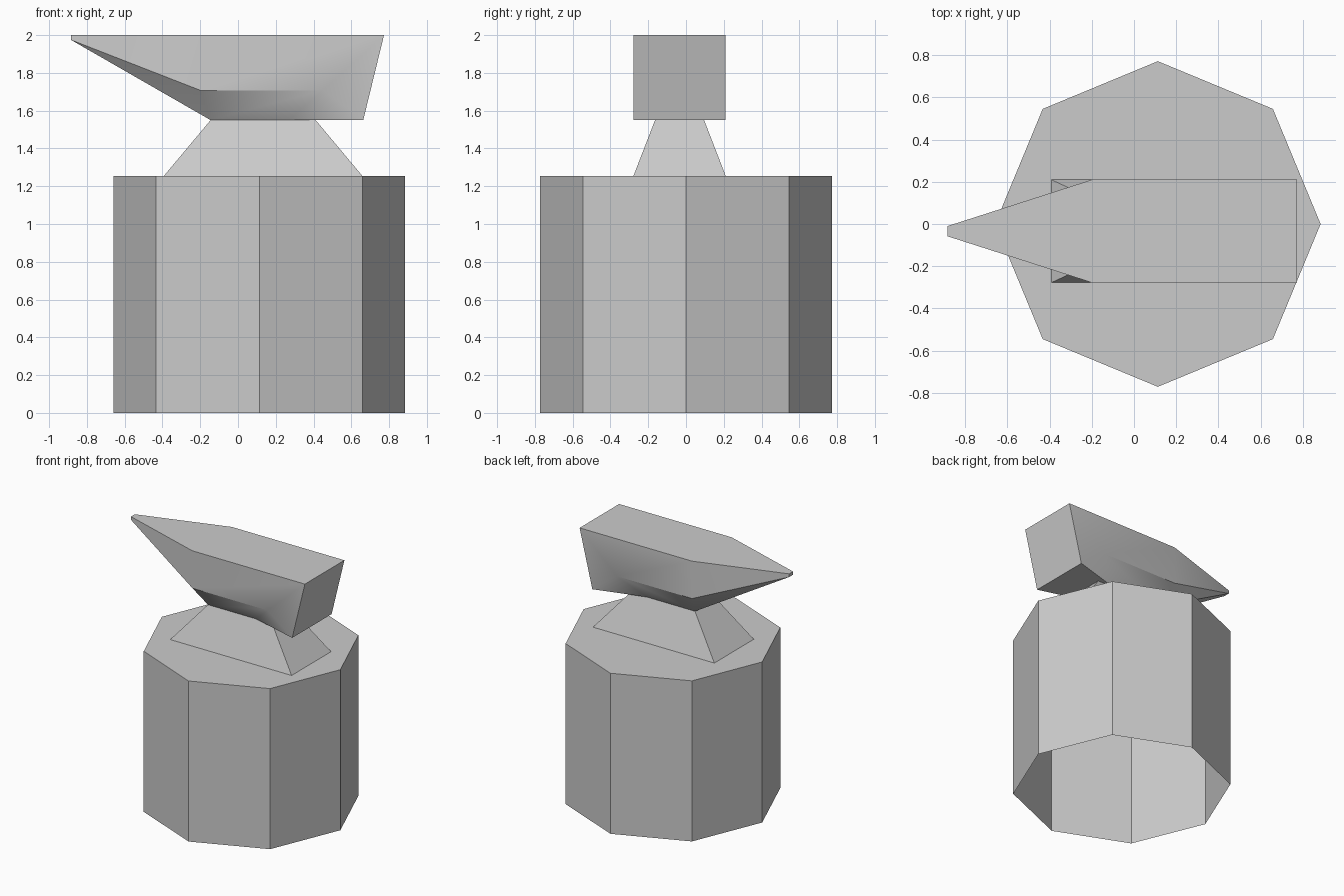
import bpy, bmesh, math
from mathutils import Matrix

if "Cube" in bpy.data.objects:
    bpy.data.objects.remove(bpy.data.objects["Cube"])

MID_Y = -0.034      # centre plane of the neck and head

grey = bpy.data.materials.new("plain grey")
grey.use_nodes = True
grey.diffuse_color = (0.6, 0.6, 0.6, 1)
grey.node_tree.nodes["Principled BSDF"].inputs["Base Color"].default_value = (0.6, 0.6, 0.6, 1)


def finish(bm, name):
    """Turn a bmesh into a named, coloured object with sharp edges kept."""
    bmesh.ops.recalc_face_normals(bm, faces=bm.faces)
    mesh = bpy.data.meshes.new(name)
    bm.to_mesh(mesh)
    bm.free()
    mesh.materials.append(grey)
    obj = bpy.data.objects.new(name, mesh)
    bpy.context.collection.objects.link(obj)
    bpy.ops.object.select_all(action='DESELECT')
    obj.select_set(True)
    bpy.context.view_layer.objects.active = obj
    bpy.ops.object.shade_smooth_by_angle(angle=math.radians(30))
    return obj


def drop_faces(bm, rule):
    bmesh.ops.delete(bm, geom=[f for f in bm.faces if rule(f)], context='FACES_ONLY')


# Octagonal block, hollow and open underneath
bm = bmesh.new()
bmesh.ops.create_cone(bm, cap_ends=True, segments=8, radius1=0.772, radius2=0.772, depth=1.255,
                      matrix=Matrix.Translation((0.113, 0, 0.6275)))
bm.normal_update()
drop_faces(bm, lambda f: f.normal.z < -0.9)
finish(bm, "base_block")

# Tapered neck, open where it meets the block and head
bm = bmesh.new()
bmesh.ops.create_cube(bm, size=2)
bm.normal_update()
drop_faces(bm, lambda f: abs(f.normal.z) > 0.9)
for v in bm.verts:
    top = v.co.z > 0
    half_x, half_y = (0.278, 0.13) if top else (0.525, 0.244)
    v.co = (0.133 + v.co.x * half_x, MID_Y + v.co.y * half_y, 1.55 if top else 1.255)
finish(bm, "neck")

# Head with a pointed horn: each point is x, half width, z
points = {
    "top_heel": (0.773, 0.244, 2.0),
    "top_shoulder": (-0.2, 0.244, 2.0),
    "top_tip": (-0.885, 0.024, 2.0),
    "low_tip": (-0.885, 0.024, 1.975),
    "shoulder": (-0.2, 0.244, 1.708),
    "waist": (0.45, 0.244, 1.708),
    "heel": (0.663, 0.244, 1.55),
    "base_back": (0.27, 0.13, 1.55),
    "base_front": (-0.145, 0.13, 1.55),
}
side_faces = [
    "top_heel top_shoulder shoulder waist heel",
    "top_shoulder top_tip low_tip shoulder",
    "shoulder low_tip base_front",
    "waist shoulder base_front base_back",
    "heel waist base_back",
]
bridges = ["top_heel", "top_shoulder", "top_tip", "low_tip", "base_front", "base_back", "heel", "top_heel"]

bm = bmesh.new()
sides = [{n: bm.verts.new((x, MID_Y + s * w, z)) for n, (x, w, z) in points.items()} for s in (-1, 1)]
for side in sides:
    for face in side_faces:
        bm.faces.new([side[n] for n in face.split()])
left, right = sides
for a, b in zip(bridges, bridges[1:]):
    bm.faces.new((left[a], left[b], right[b], right[a]))
finish(bm, "head")
